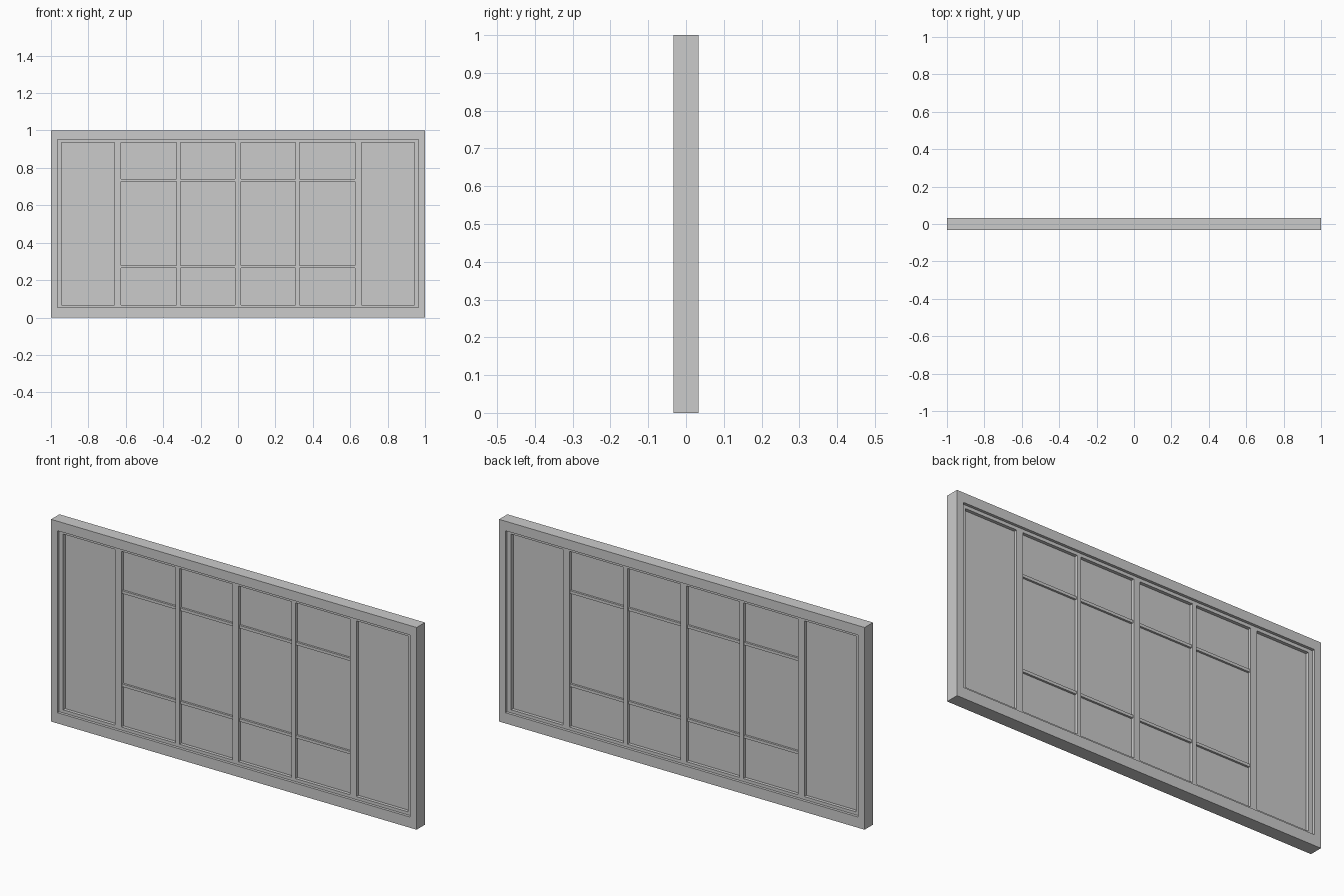
import bpy

if "Cube" in bpy.data.objects:
    bpy.data.objects.remove(bpy.data.objects["Cube"])


def make_mesh(name, verts, faces):
    mesh = bpy.data.meshes.new(name)
    mesh.from_pydata(verts, [], faces)
    mesh.update()
    obj = bpy.data.objects.new(name, mesh)
    bpy.context.collection.objects.link(obj)
    return obj


def box(name, x0, x1, z0, z1, half_depth):
    d = half_depth
    verts = [(x, y, z) for x in (x0, x1) for y in (-d, d) for z in (z0, z1)]
    faces = [(0, 1, 3, 2), (4, 6, 7, 5), (0, 4, 5, 1),
             (2, 3, 7, 6), (0, 2, 6, 4), (1, 5, 7, 3)]
    return make_mesh(name, verts, faces)


def ring(name, outer, inner, half_depth):
    """Rectangular frame; outer and inner are (x0, x1, z0, z1)."""
    verts = []
    for y in (-half_depth, half_depth):
        for x0, x1, z0, z1 in (outer, inner):
            verts += [(x0, y, z0), (x1, y, z0), (x1, y, z1), (x0, y, z1)]
    faces = []
    for i in range(4):
        j = (i + 1) % 4
        faces += [(i, j, 4 + j, 4 + i),                # front
                  (8 + i, 12 + i, 12 + j, 8 + j),      # back
                  (i, 8 + i, 8 + j, j),                # outside
                  (4 + i, 4 + j, 12 + j, 12 + i)]      # inside
    return make_mesh(name, verts, faces)


OPENING = (-0.965, 0.965, 0.053, 0.953)
SASH_IN = (-0.943, 0.943, 0.068, 0.937)
Z0, Z1 = SASH_IN[2:]

# Outer frame and the recessed inner sash
ring("outer_frame", (-1, 1, 0, 1), OPENING, 0.0325)
ring("inner_sash", OPENING, SASH_IN, 0.019)

# Vertical posts: wide ones at the centre and sides, slim ones between
posts = [("center_post", 0, 0.0165), ("side_post", 0.643, 0.0175),
         ("slim_post", 0.317, 0.0105)]
for name, x, half_width in posts:
    for sx in sorted({-x, x}):
        box(name, sx - half_width, sx + half_width, Z0, Z1, 0.019)

# Thin horizontal glazing bars, one per bay so they butt against the posts
bays = [(-0.6255, -0.3275), (-0.3065, -0.0165), (0.0165, 0.3065), (0.3275, 0.6255)]
for z in (0.272, 0.733):
    for x0, x1 in bays:
        box("glazing_bar", x0, x1, z - 0.007, z + 0.007, 0.013)

# Thin glass sheet behind the bars
box("glass_pane", SASH_IN[0], SASH_IN[1], Z0, Z1, 0.003)
